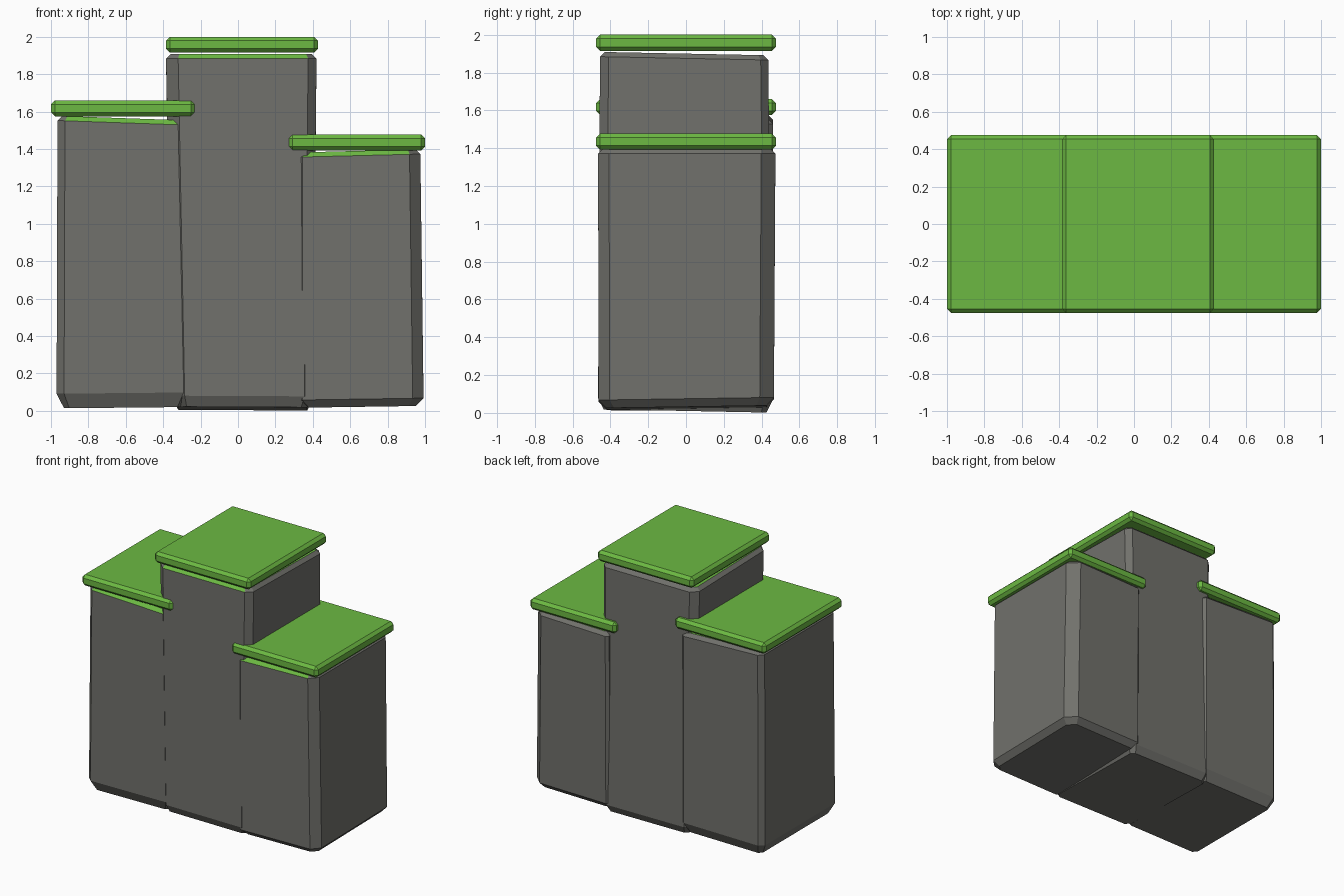
import bpy
import bmesh

cube = bpy.data.objects.get("Cube")
if cube:
    bpy.data.objects.remove(cube, do_unlink=True)


def material(name, colour):
    mat = bpy.data.materials.new(name)
    mat.use_nodes = True
    mat.diffuse_color = colour
    bsdf = mat.node_tree.nodes["Principled BSDF"]
    bsdf.inputs["Base Color"].default_value = colour
    bsdf.inputs["Roughness"].default_value = 0.8
    return mat


STONE = material("stone grey", (0.165, 0.165, 0.150, 1))
GRASS = material("grass green", (0.150, 0.485, 0.055, 1))


def make_object(name, bm, mats):
    bmesh.ops.recalc_face_normals(bm, faces=bm.faces)
    mesh = bpy.data.meshes.new(name)
    for mat in mats:
        mesh.materials.append(mat)
    bm.to_mesh(mesh)
    bm.free()
    obj = bpy.data.objects.new(name, mesh)
    bpy.context.collection.objects.link(obj)
    return obj


def ring(bm, x, y, z, cuts, inset=0, tilt=(0, 0)):
    """Rectangle with four cut corners, from front -x anticlockwise."""
    x0, x1, y0, y1 = x[0] + inset, x[1] - inset, y[0] + inset, y[1] - inset
    a, b, c, d = cuts
    points = [(x0, y0 + a), (x0 + a, y0), (x1 - b, y0), (x1, y0 + b),
              (x1, y1 - c), (x1 - c, y1), (x0 + d, y1), (x0, y1 - d)]
    mid = (x0 + x1) / 2
    return [bm.verts.new((px, py, z + tilt[0] * (px - mid) + tilt[1] * py))
            for px, py in points]


def rock(name, low, high, cuts, heights, base_tilt, top_tilt, base_inset):
    """Roughly hewn block: chamfered base, leaning sides, tilted green top."""
    bm = bmesh.new()
    base, skirt, top = heights
    small = [c * 0.7 for c in cuts]
    rings = [ring(bm, *low, base, small, base_inset, base_tilt),
             ring(bm, *low, skirt, cuts, 0, base_tilt),
             ring(bm, *high, top - 0.025, cuts, 0, top_tilt),
             ring(bm, *high, top, small, 0.025, top_tilt)]
    for lower, upper in zip(rings, rings[1:]):
        for i in range(8):
            j = (i + 1) % 8
            bm.faces.new((lower[i], lower[j], upper[j], upper[i]))
    bm.faces.new(rings[0][::-1])
    bm.faces.new(rings[-1])
    bmesh.ops.recalc_face_normals(bm, faces=bm.faces)
    # Grass shows on the top and its front bevel
    for face in bm.faces:
        n = face.normal
        face.material_index = int(n.z > 0.9 or (n.z > 0.4 and n.y < -0.6))
    return make_object(name, bm, [STONE, GRASS])


def cap(name, x, z):
    """Flat slab of grass with chamfered edges."""
    bm = bmesh.new()
    bmesh.ops.create_cube(bm, size=1)
    for v in bm.verts:
        v.co = (x[0] if v.co.x < 0 else x[1],
                v.co.y * 0.95,
                z[0] if v.co.z < 0 else z[1])
    bmesh.ops.bevel(bm, geom=bm.edges[:], offset=0.021, segments=1,
                    affect='EDGES')
    return make_object(name, bm, [GRASS])


# Rock blocks
rock("right_rock", ((-0.97, -0.27), (-0.46, 0.46)),
     ((-0.965, -0.27), (-0.45, 0.46)), (0.04, 0.02, 0.03, 0.035),
     (0.017, 0.095, 1.565), (0.01, 0), (-0.035, 0), 0.04)
rock("centre_rock", ((-0.35, 0.40), (-0.465, 0.455)),
     ((-0.385, 0.42), (-0.455, 0.435)), (0.065, 0.045, 0.04, 0.05),
     (0.012, 0.07, 1.90), (-0.005, -0.02), (0, -0.02), 0.03)
rock("left_rock", ((0.335, 0.992), (-0.462, 0.465)),
     ((0.335, 0.975), (-0.465, 0.473)), (0.01, 0.058, 0.075, 0.02),
     (0.028, 0.07, 1.39), (0.015, 0.015), (0.025, 0), 0.04)

# Grass caps
cap("right_grass_cap", (-1.0, -0.23), (1.575, 1.66))
cap("centre_grass_cap", (-0.385, 0.427), (1.915, 2.0))
cap("left_grass_cap", (0.27, 1.0), (1.392, 1.478))
